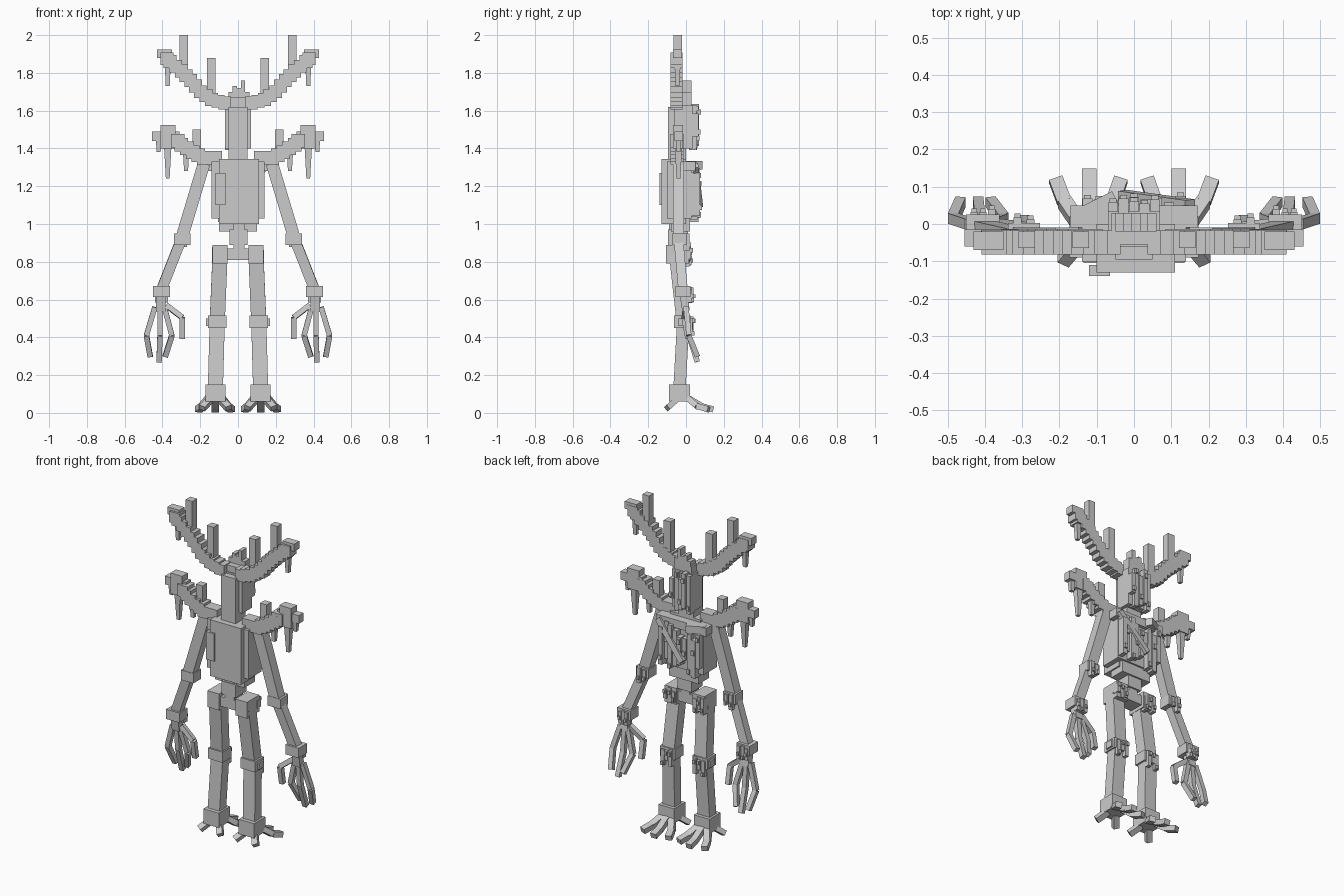
import bpy, bmesh, random
from mathutils import Vector, Matrix

random.seed(4)
old = bpy.data.objects.get("Cube")
if old:
    bpy.data.objects.remove(old, do_unlink=True)

grey = bpy.data.materials.new("weathered grey")
grey.use_nodes = True
tone = (0.6, 0.6, 0.6, 1)
grey.diffuse_color = tone
grey.node_tree.nodes["Principled BSDF"].inputs["Base Color"].default_value = tone


class Part:
    """Collects boxes and beams into one flat-shaded object."""

    def __init__(self, name):
        self.name, self.bm = name, bmesh.new()

    def box(self, x, y, z):
        size = Vector([b - a for a, b in (x, y, z)])
        mid = Vector([(a + b) / 2 for a, b in (x, y, z)])
        matrix = Matrix.Translation(mid) @ Matrix.Diagonal(size).to_4x4()
        bmesh.ops.create_cube(self.bm, size=1, matrix=matrix)
        return self

    def cube(self, centre, w, d, h):
        spans = [(c - s / 2, c + s / 2) for c, s in zip(centre, (w, d, h))]
        return self.box(*spans)

    def beam(self, start, end, w, d, taper=1):
        a, b = Vector(start), Vector(end)
        axis = (b - a).normalized()
        side = Vector((1, 0, 0)) if abs(axis.x) < 0.8 else Vector((0, 0, 1))
        u = (side - axis * side.dot(axis)).normalized()
        v = axis.cross(u)
        rings = []
        for p, k in ((a, 1), (b, taper)):
            rings.append([self.bm.verts.new(p + u * i * w * k / 2 + v * j * d * k / 2)
                          for i, j in ((-1, -1), (1, -1), (1, 1), (-1, 1))])
        low, high = rings
        self.bm.faces.new(low[::-1])
        self.bm.faces.new(high)
        for i in range(4):
            j = (i + 1) % 4
            self.bm.faces.new((low[i], low[j], high[j], high[i]))
        return self

    def chain(self, points, w, d):
        for a, b in zip(points, points[1:]):
            self.beam(a, b, w, d)
        return self

    def steps(self, points, y, size, per=2):
        """Staircase of blocks along an x-z path."""
        for a, b in zip(points, points[1:]):
            for i in range(per):
                t = i / per
                x, z = (p + (q - p) * t for p, q in zip(a, b))
                self.cube((x, y, z), size, size * 0.95, size)
        return self

    def bark(self, x, y, z, count, width):
        """Uneven strips on the back side."""
        for i in range(count):
            cx = x[0] + (x[1] - x[0]) * (i + 0.5) / count
            top = z[1] - random.random() * (z[1] - z[0]) * 0.25
            low = z[0] + random.random() * (z[1] - z[0]) * 0.4
            depth = y[0] + (y[1] - y[0]) * random.uniform(0.45, 1)
            self.box((cx - width / 2, cx + width / 2), (y[0] - 0.02, depth), (low, top))
            knot = random.uniform(low, top)
            self.cube((cx, depth, knot), width * 0.7, 0.02, width)
        return self

    def done(self, mirror=False):
        bmesh.ops.recalc_face_normals(self.bm, faces=self.bm.faces)
        for flip in ((1, -1) if mirror else (1,)):
            bm = self.bm.copy()
            if flip < 0:
                bmesh.ops.scale(bm, vec=(-1, 1, 1), verts=bm.verts)
                bmesh.ops.reverse_faces(bm, faces=bm.faces)
            prefix = ("left_" if flip > 0 else "right_") if mirror else ""
            mesh = bpy.data.meshes.new(prefix + self.name)
            bm.to_mesh(mesh)
            bm.free()
            mesh.materials.append(grey)
            bpy.context.collection.objects.link(bpy.data.objects.new(prefix + self.name, mesh))
        self.bm.free()


# Head with splintered crown and bark on the back
head = Part("head")
head.box((-0.07, 0.07), (-0.06, 0.035), (1.4, 1.63))
head.box((-0.05, 0.05), (-0.095, 0.0), (1.34, 1.62))
head.box((-0.06, 0.06), (-0.055, 0.03), (1.62, 1.67))
for i, top in enumerate((1.7, 1.73, 1.72, 1.76, 1.7)):
    x = -0.05 + i * 0.022
    head.box((x, x + 0.022), (-0.02, 0.03), (1.6, top))
head.bark((-0.07, 0.07), (0.035, 0.07), (1.38, 1.64), 5, 0.026)
head.done()

# Antlers
antler = Part("antler")
antler.steps([(0.07, 1.64), (0.14, 1.66), (0.2, 1.7), (0.25, 1.76), (0.3, 1.81), (0.36, 1.86), (0.39, 1.89)],
             -0.05, 0.068)
antler.box((0.35, 0.43), (-0.07, -0.02), (1.88, 1.925))
antler.box((0.265, 0.31), (-0.065, -0.02), (1.78, 2))
antler.box((0.12, 0.165), (-0.065, -0.02), (1.66, 1.88))
antler.beam((0.372, -0.045, 1.88), (0.372, -0.045, 1.73), 0.035, 0.035, 0.6)
antler.done(True)

# Shoulder branches with hanging twigs
branch = Part("shoulder_branch")
branch.steps([(0.12, 1.35), (0.18, 1.35), (0.24, 1.38), (0.3, 1.42), (0.34, 1.46)], -0.048, 0.072)
branch.box((0.31, 0.455), (-0.06, -0.015), (1.44, 1.49))
branch.box((0.33, 0.41), (-0.07, -0.015), (1.4, 1.525))
branch.box((0.195, 0.24), (-0.065, -0.02), (1.34, 1.5))
branch.beam((0.275, -0.04, 1.4), (0.275, -0.04, 1.28), 0.035, 0.035, 0.6)
branch.beam((0.372, -0.04, 1.42), (0.372, -0.04, 1.24), 0.04, 0.04, 0.5)
branch.beam((0.42, -0.04, 1.45), (0.42, -0.04, 1.38), 0.03, 0.03, 0.7)
branch.done(True)

# Torso
torso = Part("torso")
torso.box((-0.14, 0.14), (-0.1, 0.03), (1.03, 1.33))
torso.box((-0.1, 0.11), (-0.13, 0.0), (1.0, 1.345))
torso.box((-0.1, 0.1), (-0.08, 0.02), (0.96, 1.03))
torso.bark((-0.14, 0.14), (0.03, 0.075), (1.0, 1.31), 9, 0.027)
torso.done()
Part("chest_plate").box((-0.12, -0.065), (-0.14, -0.11), (1.1, 1.27)).done()
Part("shoulder_bar").box((-0.17, 0.17), (-0.01, 0.05), (1.28, 1.33)).done()
vine = Part("back_vine")
vine.beam((0.15, 0.05, 1.31), (-0.03, 0.075, 1.1), 0.035, 0.03)
vine.beam((-0.15, 0.02, 1.31), (-0.05, 0.07, 1.31), 0.045, 0.04)
vine.done()

# Spine and pelvis
spine = Part("spine")
spine.box((-0.025, 0.035), (-0.09, 0.0), (0.84, 1))
spine.box((-0.045, 0.05), (-0.095, 0.01), (0.89, 0.97))
spine.done()
pelvis = Part("pelvis")
pelvis.box((-0.07, 0.07), (-0.09, 0.0), (0.81, 0.87))
for s in (-1, 1):
    pelvis.cube((s * 0.095, -0.045, 0.84), 0.08, 0.12, 0.1)
    pelvis.bark((s * 0.1 - 0.04, s * 0.1 + 0.04), (0.01, 0.03), (0.77, 0.89), 3, 0.022)
pelvis.done()

# Legs
leg = Part("leg")
leg.beam((0.095, -0.055, 0.84), (0.11, -0.015, 0.48), 0.08, 0.07)
leg.beam((0.11, -0.015, 0.48), (0.12, -0.035, 0.12), 0.08, 0.065)
leg.cube((0.11, -0.02, 0.483), 0.1, 0.085, 0.065)
leg.cube((0.155, -0.015, 0.48), 0.03, 0.05, 0.04)
leg.bark((0.07, 0.15), (0.02, 0.04), (0.4, 0.51), 3, 0.022)
leg.done(True)

# Feet: three long toes behind, two short claws ahead
foot = Part("foot")
foot.cube((0.12, -0.035, 0.105), 0.105, 0.11, 0.09)
for x, tip in ((-0.085, 0.12), (0, 0.145), (0.09, 0.12)):
    foot.chain([(0.12 + x * 0.3, 0, 0.085), (0.12 + x * 0.75, tip - 0.06, 0.035), (0.12 + x, tip, 0.018)],
               0.038, 0.032)
for x in (-0.07, 0.07):
    foot.beam((0.12 + x * 0.4, -0.05, 0.07), (0.12 + x, -0.1, 0.025), 0.035, 0.03)
foot.done(True)

# Arms
arm = Part("arm")
arm.beam((0.18, -0.04, 1.32), (0.3, -0.04, 0.92), 0.065, 0.06)
arm.beam((0.3, -0.04, 0.92), (0.41, -0.015, 0.64), 0.055, 0.05)
arm.cube((0.295, -0.035, 0.92), 0.085, 0.075, 0.06)
arm.cube((0.405, -0.015, 0.643), 0.09, 0.08, 0.06)
arm.bark((0.26, 0.33), (0.0, 0.02), (0.85, 0.95), 2, 0.022)
arm.bark((0.37, 0.44), (0.025, 0.04), (0.58, 0.67), 3, 0.02)
arm.done(True)

# Hands: thumb and three fingers
hand = Part("hand")
hand.beam((0.41, -0.015, 0.64), (0.41, 0, 0.54), 0.05, 0.04)
hand.chain([(0.38, 0, 0.57), (0.295, -0.01, 0.505), (0.295, 0.01, 0.395)], 0.028, 0.028)
for root, bend, tip, low in ((0.39, 0.35, 0.385, 0.3), (0.413, 0.413, 0.418, 0.27), (0.44, 0.485, 0.465, 0.3)):
    hand.chain([(root, 0, 0.56), (bend, 0.015, 0.41), (tip, 0.06, low)], 0.028, 0.028)
hand.done(True)
